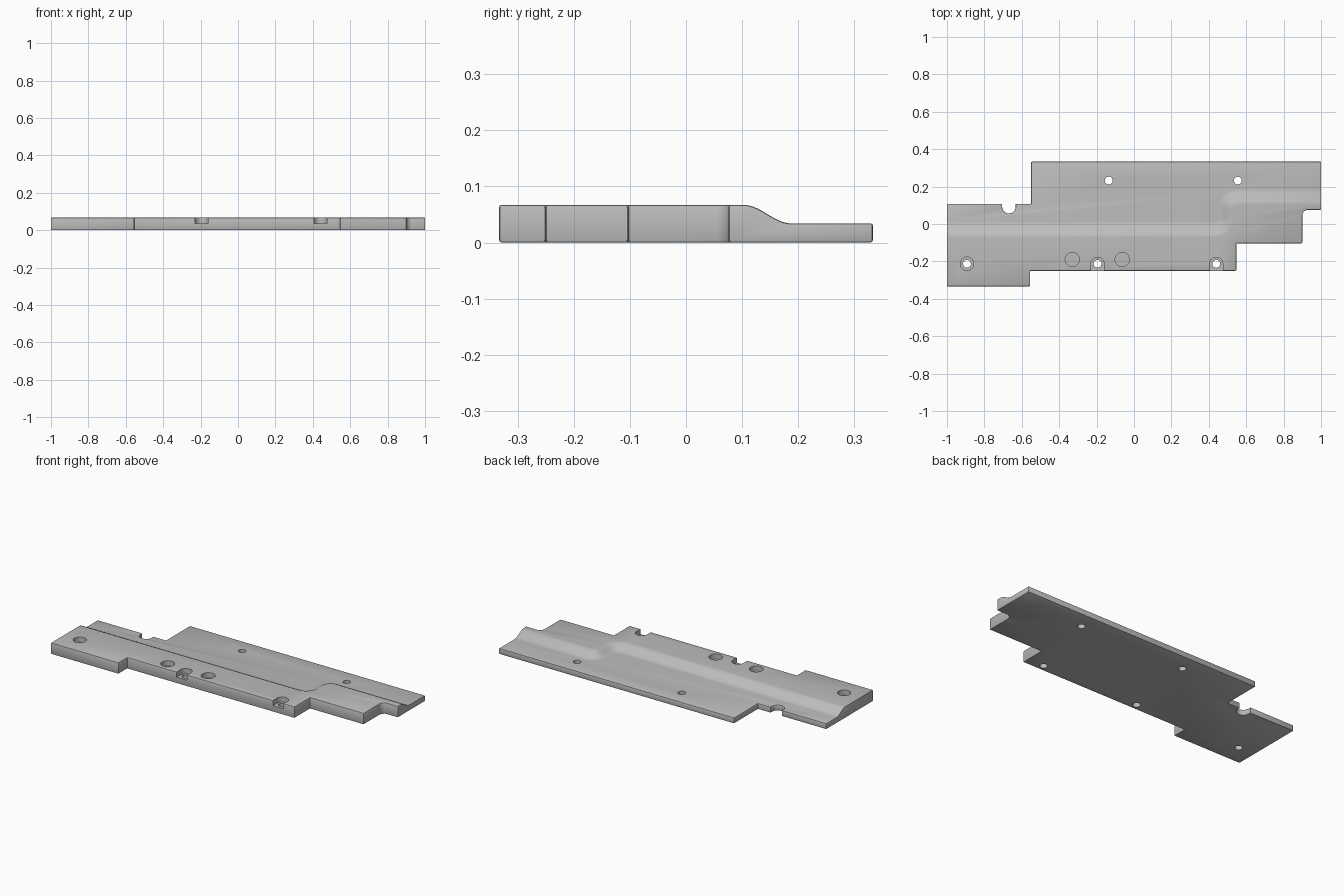
import bpy, bmesh, math
from mathutils import Vector

cube = bpy.data.objects.get("Cube")
if cube:
    bpy.data.objects.remove(cube, do_unlink=True)

HIGH, LOW = 0.067, 0.034

grey = bpy.data.materials.new("machined grey")
grey.use_nodes = True
grey.diffuse_color = (0.5, 0.5, 0.5, 1)
grey.node_tree.nodes["Principled BSDF"].inputs["Base Color"].default_value = (0.5, 0.5, 0.5, 1)


def finish(name, bm, helper=True):
    bmesh.ops.recalc_face_normals(bm, faces=bm.faces)
    mesh = bpy.data.meshes.new(name)
    bm.to_mesh(mesh)
    bm.free()
    mesh.materials.append(grey)
    obj = bpy.data.objects.new(name, mesh)
    bpy.context.collection.objects.link(obj)
    obj.hide_render = helper
    return obj


def prism(name, outline, z0, z1, helper=True):
    bm = bmesh.new()
    face = bm.faces.new([bm.verts.new((x, y, z0)) for x, y in outline])
    new = bmesh.ops.extrude_face_region(bm, geom=[face])["geom"]
    bmesh.ops.translate(bm, vec=(0, 0, z1 - z0),
                        verts=[v for v in new if isinstance(v, bmesh.types.BMVert)])
    return finish(name, bm, helper)


def arc(cx, cy, r, start, end, n):
    angles = [math.radians(start + (end - start) * i / n) for i in range(n + 1)]
    return [(cx + r * math.cos(a), cy + r * math.sin(a)) for a in angles]


def cut(obj, cutter):
    mod = obj.modifiers.new("cut " + cutter.name, "BOOLEAN")
    mod.operation, mod.solver, mod.object = "DIFFERENCE", "EXACT", cutter
    cutter.hide_set(True)


# Stepped plate outline with a rounded corner and a rear notch
outline = [(-1, -0.333), (-0.555, -0.333), (-0.555, -0.25), (0.547, -0.25),
           (0.547, -0.103), (0.9, -0.103)]
outline += arc(0.93, 0.046, 0.03, 180, 90, 6)
outline += [(1, 0.076), (1, 0.333), (-0.55, 0.333), (-0.55, 0.108), (-0.633, 0.108)]
outline += arc(-0.669, 0.092, 0.036, 0, -180, 10)
outline += [(-0.705, 0.108), (-1, 0.108)]
plate = prism("mounting_plate", outline, 0, HIGH, helper=False)

# Path of the sloped step: centre point and sideways direction toward the low side
R = 0.06
path = [(Vector((-1.1, -0.03)), Vector((0, 1)))]
for cx, cy, start, end, side in ((0.43, 0.03, -90, 0, -1), (0.55, 0.085, 180, 90, 1)):
    for x, y in arc(cx, cy, R, start, end, 8):
        out = Vector((x - cx, y - cy)).normalized()
        path.append((Vector((x, y)), out * side))
path.append((Vector((1.1, 0.145)), Vector((0, 1))))

# Cutter that lowers the rear with an S-shaped slope
bm = bmesh.new()
N, HALF = 14, 0.043
rows = []
for i in range(N + 1):
    t = i / N
    z = HIGH + 0.0002 - (HIGH + 0.0002 - LOW) * (1 - math.cos(math.pi * t)) / 2
    rows.append([bm.verts.new((*(p + d * HALF * (2 * t - 1)), z)) for p, d in path])
rows.insert(0, [bm.verts.new((v.co.x, v.co.y, 0.2)) for v in rows[0]])
for a, b in zip(rows, rows[1:]):
    for j in range(len(path) - 1):
        bm.faces.new((a[j], a[j + 1], b[j + 1], b[j]))
back = [[bm.verts.new((x, 0.5, z)) for z in (LOW, 0.2)] for x in (-1.1, 1.1)]
bm.faces.new(rows[-1] + [back[1][0], back[0][0]])
bm.faces.new(rows[0] + [back[1][1], back[0][1]])
bm.faces.new([r[0] for r in rows] + back[0])
bm.faces.new([r[-1] for r in rows] + back[1])
bm.faces.new(back[0] + back[1][::-1])
cut(plate, finish("slope_cutter", bm))

# Softened outer edges
bevel = plate.modifiers.new("soft edges", "BEVEL")
bevel.width, bevel.segments = 0.004, 2
bevel.limit_method, bevel.angle_limit = "ANGLE", math.radians(50)
bevel.use_clamp_overlap = False

# Through holes
for i, (x, y) in enumerate([(-0.135, 0.232), (0.555, 0.232), (-0.893, -0.213),
                            (-0.195, -0.213), (0.44, -0.213)]):
    cut(plate, prism(f"screw_hole_{i}", arc(x, y, 0.021, 0, 345, 23), -0.1, 0.2))

# Round pockets and a screw head recess
for i, (x, y, r) in enumerate([(-0.33, -0.19, 0.038), (-0.063, -0.19, 0.038),
                               (-0.893, -0.213, 0.036)]):
    cut(plate, prism(f"pocket_{i}", arc(x, y, r, 0, 350, 35), 0.036, 0.2))

# Screw recesses that open to the front edge
for i, x in enumerate((-0.195, 0.44)):
    slot = arc(x, -0.213, 0.035, 0, 180, 18) + [(x - 0.035, -0.4), (x + 0.035, -0.4)]
    cut(plate, prism(f"slot_{i}", slot, 0.036, 0.2))

# Bake the cuts and shade
bpy.context.view_layer.update()
baked = bpy.data.meshes.new_from_object(
    plate.evaluated_get(bpy.context.evaluated_depsgraph_get()))
plate.modifiers.clear()
plate.data = baked
for obj in list(bpy.data.objects):
    if obj.name.startswith(("slope_cutter", "screw_hole_", "pocket_", "slot_")):
        bpy.data.objects.remove(obj, do_unlink=True)
bpy.ops.object.select_all(action="DESELECT")
plate.select_set(True)
bpy.context.view_layer.objects.active = plate
bpy.ops.object.shade_smooth_by_angle(angle=math.radians(30))
